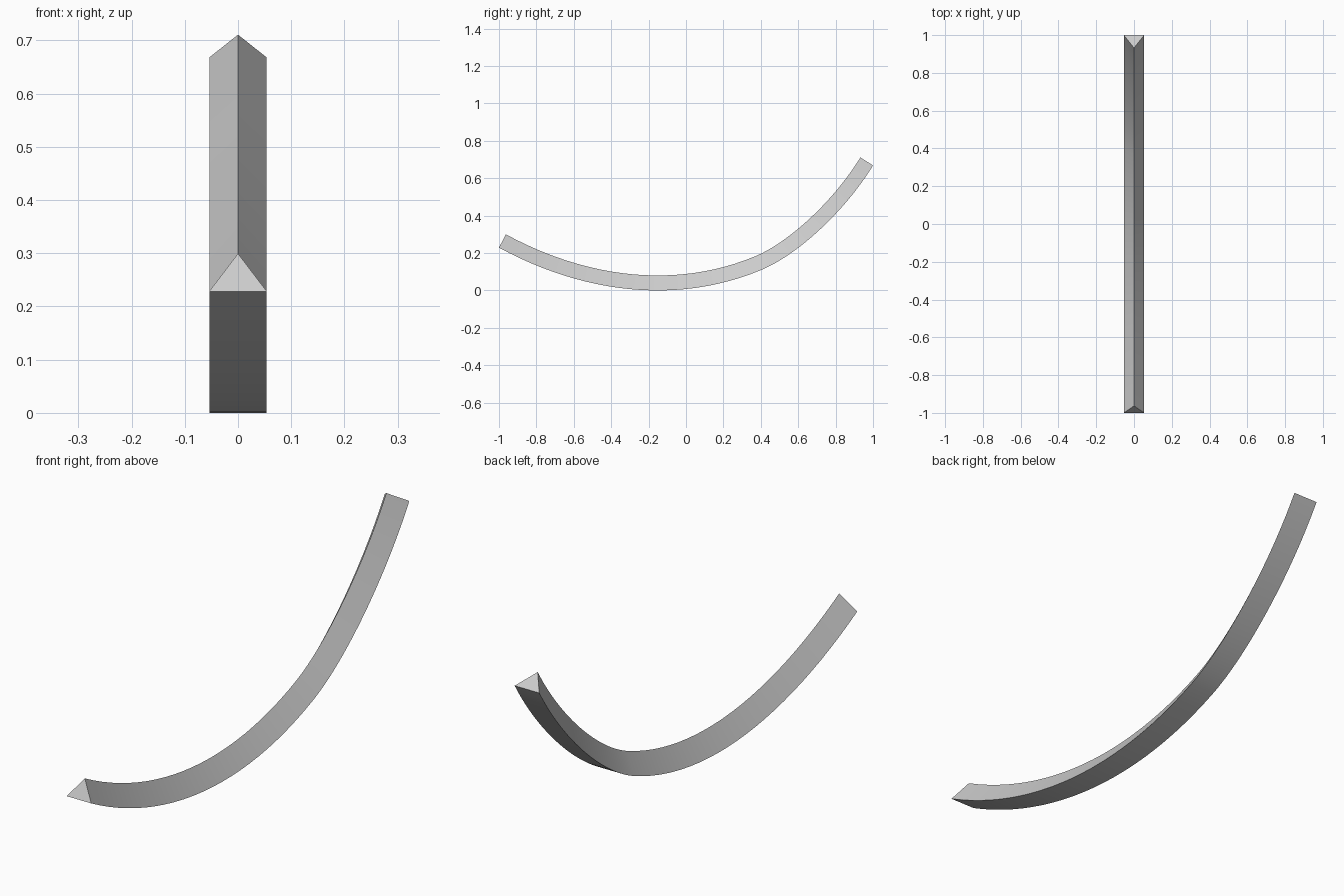
import bpy, bmesh
from mathutils import Vector
from mathutils.geometry import interpolate_bezier

if "Cube" in bpy.data.objects:
    bpy.data.objects.remove(bpy.data.objects["Cube"])

HALF_WIDTH, HEIGHT, STEPS = 0.054, 0.08, 24

# Outer edge path in the YZ plane, two bezier segments (y, z)
segments = [
    [(-1, 0.23), (-0.55, -0.013), (-0.05, -0.076), (0.4, 0.11)],
    [(0.4, 0.11), (0.6, 0.193), (0.85, 0.425), (1, 0.668)],
]
path = []
for seg in segments:
    pts = interpolate_bezier(*[Vector((0, y, z)) for y, z in seg], STEPS + 1)
    path += pts[1:] if path else pts
low = min(p.z for p in path)
span = path[-1].z - low
for p in path:
    p.z = (p.z - low) * 0.668 / span

# Triangular section swept along the path, ridge on the inside of the bend
bm = bmesh.new()
rings = []
for i, p in enumerate(path):
    t = (path[min(i + 1, len(path) - 1)] - path[max(i - 1, 0)]).normalized()
    n = Vector((0, -t.z, t.y))
    side = Vector((HALF_WIDTH, 0, 0))
    rings.append([bm.verts.new(v) for v in (p - side, p + side, p + n * HEIGHT)])
for a, b in zip(rings, rings[1:]):
    for k in range(3):
        j = (k + 1) % 3
        bm.faces.new((a[k], a[j], b[j], b[k]))
bm.faces.new(rings[0])
bm.faces.new(rings[-1])
bmesh.ops.recalc_face_normals(bm, faces=bm.faces)

mesh = bpy.data.meshes.new("curved_bar")
bm.to_mesh(mesh)
bm.free()
bar = bpy.data.objects.new("curved_bar", mesh)
bpy.context.collection.objects.link(bar)
bpy.context.view_layer.objects.active = bar
bar.select_set(True)
bpy.ops.object.shade_smooth_by_angle()
